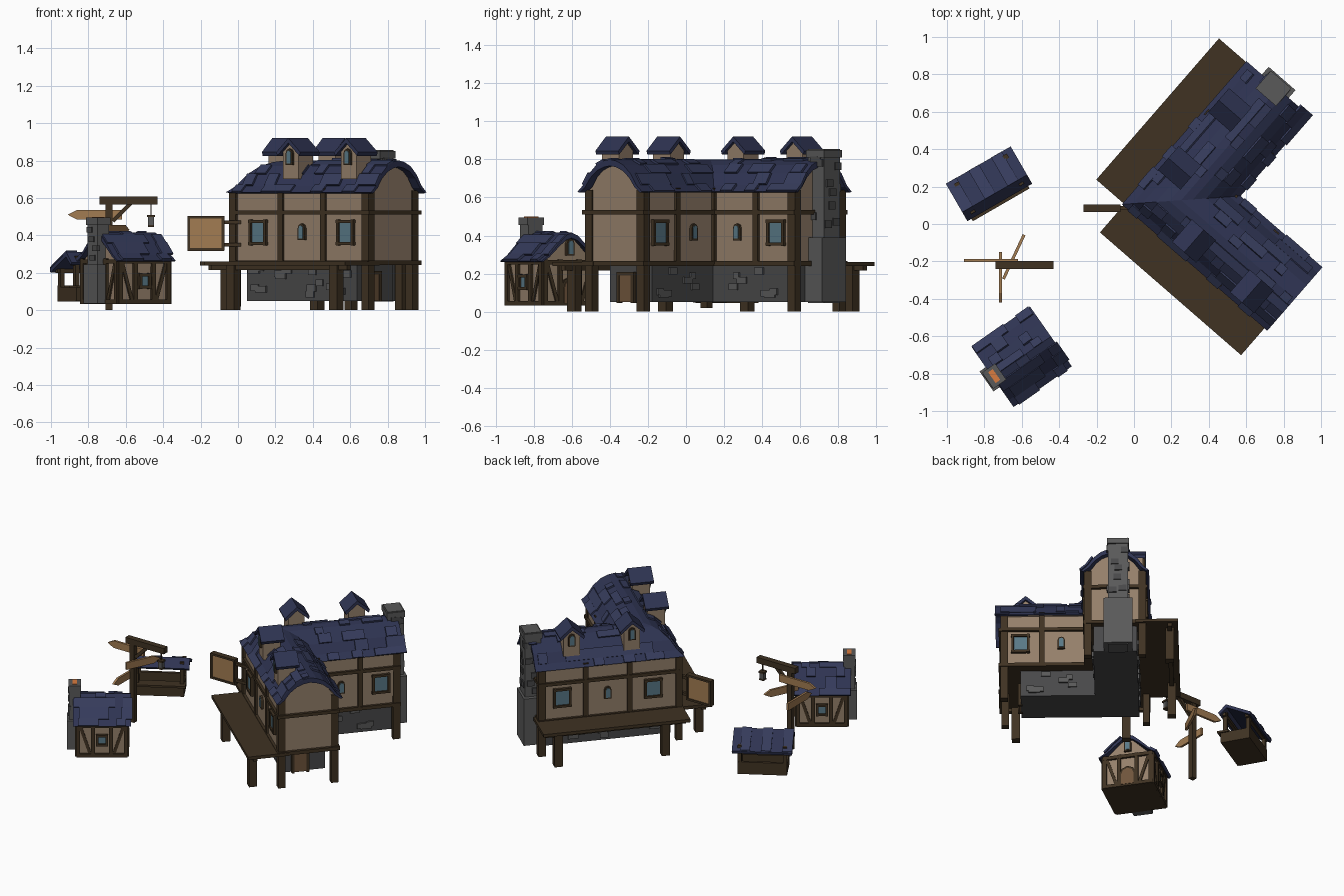
import bpy, bmesh, math, random
from mathutils import Matrix, Vector

if "Cube" in bpy.data.objects:
    bpy.data.objects.remove(bpy.data.objects["Cube"])
random.seed(4)
T = lambda x, y, z=0: Matrix.Translation((x, y, z))
R = lambda deg, ax='Z': Matrix.Rotation(math.radians(deg), 4, ax)

def mat(name, c):
    m = bpy.data.materials.new(name)
    m.diffuse_color = (*c, 1)
    m.use_nodes = True
    m.node_tree.nodes["Principled BSDF"].inputs["Base Color"].default_value = m.diffuse_color
    return m

ROOF = mat('slate_blue', (.028, .034, .085))
TILE = mat('slate_light', (.036, .044, .105))
PLASTER = mat('plaster', (.30, .215, .145))
WOOD = mat('dark_wood', (.05, .032, .016))
PALE = mat('pale_wood', (.36, .20, .085))
STONE = mat('stone', (.065, .065, .067))
STONE2 = mat('stone_light', (.10, .10, .10))
GLASS = mat('glass', (.10, .19, .24))
DOOR = mat('door_wood', (.16, .09, .045))
EMBER = mat('ember', (.7, .2, .05))

def finish(name, bm, m):
    bmesh.ops.recalc_face_normals(bm, faces=bm.faces)
    me = bpy.data.meshes.new(name)
    bm.to_mesh(me)
    bm.free()
    me.materials.append(m)
    bpy.context.collection.objects.link(bpy.data.objects.new(name, me))

def boxes(name, m, frames, items):
    """Boxes (cx,cy,cz,sx,sy,sz[,tilt]) repeated in every frame."""
    bm = bmesh.new()
    for F in frames:
        for it in items:
            tilt = R(it[6], 'Y') if len(it) > 6 else Matrix()
            bmesh.ops.create_cube(bm, size=1, matrix=F @ T(*it[:3]) @ tilt @ Matrix.Diagonal((*it[3:6], 1)))
    finish(name, bm, m)

def loft(bm, rings):
    vs = [[bm.verts.new(p) for p in r] for r in rings]
    n = len(vs[0])
    for a, b in zip(vs, vs[1:]):
        for i in range(n):
            bm.faces.new((a[i], a[(i+1) % n], b[(i+1) % n], b[i]))
    bm.faces.new(vs[0])
    bm.faces.new(vs[-1])

def prisms(name, m, items):
    """Closed (y,z) profiles pushed along x: (frame, profile, x0, x1)."""
    bm = bmesh.new()
    for F, prof, x0, x1 in items:
        loft(bm, [[F @ Vector((x, y, z)) for y, z in prof] for x in (x0, x1)])
    finish(name, bm, m)

def mitre(name, m, prof, lb, la):
    """Profile (w,z) swept round the right-angled corner of the inn."""
    bm = bmesh.new()
    loft(bm, [[INN @ Vector(f(w, z)) for w, z in prof] for f in
              (lambda w, z: (lb, w, z), lambda w, z: (w, w, z), lambda w, z: (w, la, z))])
    finish(name, bm, m)

def shrink(p, c, z0, sw, sz):
    return [(c + (w-c)*sw, z0 + (z-z0)*sz) for w, z in p]

def shingles(name, items, chance):
    """Scattered raised tiles: (frame, roof line, start function, end)."""
    out = []
    for F, line, start, end in items:
        for (w0, z0), (w1, z1) in zip(line, line[1:]):
            n = Vector((z0-z1, w1-w0)).normalized() * random.uniform(.008, .014)
            t = start(max(w0, w1)) + random.uniform(0, .05)
            while t < end - .05:
                wd = random.uniform(.05, .09)
                if random.random() < chance:
                    out.append((F, [(w0, z0), (w0+n.x, z0+n.y), (w1+n.x, z1+n.y), (w1, z1)], t, min(t+wd, end)))
                t += wd
    prisms(name, TILE, out)

def rect(w0, w1, z0, z1):
    return [(w0, z0), (w0, z1), (w1, z1), (w1, z0)]

def arch(h, z0, z1):
    return [(-h, z0), (-h, z1-h), (-h*.7, z1-h*.3), (0, z1), (h*.7, z1-h*.3), (h, z1-h), (h, z0)]

# Inn frames: wing_b runs along local x, wing_a is its mirror along local y
INN = T(-.065, .105) @ R(-41)
SWAP = Matrix(((0, 1, 0, 0), (1, 0, 0, 0), (0, 0, 1, 0), (0, 0, 0, 1)))
WINGS = [INN, INN @ SWAP]
half = [(0, .63), (.04, .665), (.08, .725), (.13, .77), (.18, .792), (.225, .80)]
line = half + [(.45-w, z) for w, z in half[-2::-1]]
mitre('inn_roof', ROOF, line + shrink(line, .225, .60, .93, .83)[::-1], 1.03, 1.015)
mitre('inn_upper_walls', PLASTER, [(.03, .25)] + shrink(line, .225, .60, .87, .85) + [(.42, .25)], .985, .975)
mitre('inn_stone_walls', STONE, rect(.08, .37, .05, .25), .86, .95)
mitre('inn_floor_band', WOOD, rect(.012, .438, .24, .265), 1.005, .995)
mitre('inn_middle_band', WOOD, rect(.012, .438, .51, .533), 1.005, .995)
shingles('inn_roof_shingles', [(F, line, lambda w: w, 1.03) for F in WINGS], .4)

# Timber posts, outer decks and deck supports
boxes('inn_wall_posts', WOOD, WINGS,
      [(x, .028, .45, .035, .025, .4) for x in (.37, .67)] + [(.72, .422, .45, .035, .025, .4)] +
      [(.967, y, .32, .05, .05, .64) for y in (.045, .405)])
boxes('inn_corner_posts', WOOD, [INN], [(.035, .035, .33, .045, .045, .62), (.42, .42, .45, .04, .04, .4)])
boxes('decks', WOOD, WINGS, [(.51, -.05, .25, 1, .28, .022)])
boxes('deck_posts', WOOD, WINGS, [(x, -.135, .125, .055, .055, .25) for x in (.17, .9)])
boxes('deck_beams', WOOD, WINGS, [(.51, -.135, .23, .96, .03, .03)])

# Rough stones standing out of the ground floor walls
boxes('wall_stones', STONE2, WINGS,
      [(random.uniform(.12, .8), .08, random.uniform(.08, .23), random.uniform(.04, .08), .02, .035) for _ in range(14)] +
      [(random.uniform(.48, .8), .37, random.uniform(.08, .23), random.uniform(.04, .08), .02, .035) for _ in range(7)])
boxes('inn_door', DOOR, [INN], [(.865, .2, .12, .02, .085, .14)])
boxes('inn_door_frame', WOOD, [INN], [(.865, .15, .125, .03, .018, .16), (.865, .25, .125, .03, .018, .16),
                                     (.865, .2, .2, .03, .118, .018)])

# Windows, local -y faces outwards
HOUSE = T(-.60, -.71) @ R(35)
big, small = [], []
for F in WINGS:
    big += [F @ T(x, .028, .415) for x in (.21, .83)] + [F @ T(.86, .422, .415) @ R(180)]
    small += [F @ T(.52, .028, .375), F @ T(.59, .422, .375) @ R(180)]

def framed(name, frames, w, h):
    boxes(name + '_glass', GLASS, frames, [(0, 0, 0, w, .014, h)])
    boxes(name + '_frame', WOOD, frames, [(s*w/2, 0, 0, .016, .034, h+.02) for s in (-1, 1)] +
          [(0, 0, s*h/2, w+.02, .036, .016) for s in (-1, 1)])

framed('inn_windows', big, .105, .12)

# Dormers on the outer slopes
dorm = [F @ T(x, .105) for F, xs in zip(WINGS, ((.42, .83), (.35, .76))) for x in xs]
across = [D @ R(90) for D in dorm]
prisms('dormer_walls', PLASTER, [(D, [(-.055, .70), (-.055, .85), (0, .90), (.055, .85), (.055, .70)], -.06, .06) for D in across])
prisms('dormer_roofs', ROOF, [(D, [(-.085, .845), (0, .92), (.085, .845), (.078, .825), (0, .893), (-.078, .825)], -.08, .08)
                              for D in across])
small += [D @ T(0, -.06, .775) for D in dorm] + [HOUSE @ T(.17, 0, .295) @ R(90)]
prisms('arched_window_frames', WOOD, [(W @ R(90), arch(.024, 0, .088), -.013, .01) for W in small])
prisms('arched_window_glass', GLASS, [(W @ R(90), arch(.015, .009, .078), -.017, .01) for W in small])

# Inn chimney with wider base
boxes('inn_chimney', STONE2, [INN], [(.205, 1.0, .45, .13, .11, .81), (.205, 1.0, .22, .19, .14, .34), (.205, 1.0, .83, .145, .125, .04)])
boxes('inn_chimney_stones', STONE, [INN],
      [(.205 + s*.06, 1.0 + random.uniform(-.03, .03), random.uniform(.42, .8), .03, .05, .04) for s in (-1, 1) for _ in range(4)] +
      [(.205 + random.uniform(-.05, .05), 1.05, random.uniform(.42, .8), .05, .025, .04) for _ in range(6)])
boxes('inn_chimney_flue', DOOR, [INN], [(.205, 1.0, .851, .09, .04, .006)])

# Hanging sign on the outer corner
SIGN = T(-.172, .085, .41)
boxes('sign_board', PALE, [SIGN], [(0, 0, 0, .19, .025, .17)])
boxes('sign_frame', WOOD, [SIGN], [(s*.092, 0, 0, .014, .04, .185) for s in (-1, 1)] +
      [(0, 0, s*.086, .195, .04, .014) for s in (-1, 1)] + [(.13, 0, s*.06, .12, .022, .02) for s in (-1, 1)])

# Small cottage
hh = [(-.195, .265), (-.15, .295), (-.09, .355), (-.04, .40), (0, .415)]
hl = hh + [(-w, z) for w, z in hh[-2::-1]]
prisms('cottage_roof', ROOF, [(HOUSE, hl + shrink(hl, 0, .24, .95, .84)[::-1], -.19, .19)])
prisms('cottage_walls', PLASTER, [(HOUSE, [(-.165, .04)] + shrink(hl, 0, .24, .85, .85) + [(.165, .04)], -.165, .165)])
shingles('cottage_shingles', [(HOUSE, hl, lambda w: -.2, .2)], .5)
side = [(x, -.168, .155, .026, .022, .24) for x in (-.157, -.06, .06, .157)] + \
       [(0, -.168, z, .34, .024, .024) for z in (.045, .26)] + \
       [(s*.11, -.166, .15, .02, .016, .22, s*18) for s in (-1, 1)]
boxes('cottage_timbers', WOOD, [HOUSE @ R(a) for a in (0, 90, 180, 270)], side)
boxes('cottage_floor', WOOD, [HOUSE], [(0, 0, .04, .34, .34, .015)])
framed('cottage_windows', [HOUSE @ T(0, -.168, .155), HOUSE @ R(180) @ T(0, -.168, .155)], .06, .065)
prisms('cottage_door', DOOR, [(HOUSE, arch(.042, .045, .165), .15, .183)])
prisms('cottage_door_frame', WOOD, [(HOUSE, arch(.055, .04, .182), .15, .178)])
boxes('cottage_chimney', STONE2, [HOUSE], [(-.18, 0, .265, .075, .09, .46), (-.18, 0, .14, .10, .13, .21), (-.18, 0, .475, .085, .105, .04)])
boxes('cottage_chimney_stones', STONE, [HOUSE], [(-.215, random.uniform(-.03, .03), z, .02, .045, .03) for z in (.28, .33, .38, .43)])
boxes('cottage_chimney_fire', EMBER, [HOUSE], [(-.18, 0, .496, .03, .07, .006)])

# Market stall with a long rear roof slope
STALL = T(-.775, .215) @ R(30)
prisms('stall_roof', ROOF, [(STALL, [(.115, .22), (-.06, .31), (-.115, .255), (-.105, .24), (-.055, .285), (.11, .20)], -.2, .2)])
prisms('stall_roof_planks', TILE, [(STALL, [(.116, .222), (.115, .23), (-.06, .318), (-.06, .31)], x, x+.065) for x in (-.2, -.06, .08)])
boxes('stall_posts', WOOD, [STALL], [(s*.15, y, z/2+.03, .026, .026, z-.06) for s in (-1, 1) for y, z in ((.08, .25), (-.08, .29))])
boxes('stall_counter', WOOD, [STALL], [(0, -.085, .085, .33, .05, .075), (0, 0, .055, .33, .19, .02), (0, -.09, .125, .35, .08, .014)] +
      [(s*.155, 0, .085, .02, .19, .075) for s in (-1, 1)] + [(0, .085, .09, .33, .02, .085)])
boxes('stall_beams', WOOD, [STALL], [(0, -.08, .25, .36, .022, .022), (0, .08, .21, .36, .022, .022)])

# Signpost with three pointing boards and a lantern
boxes('signpost', WOOD, [T(-.69, -.22)], [(0, 0, .295, .036, .036, .59), (.105, 0, .587, .31, .042, .042), (.07, 0, .525, .022, .022, .14, 45)])
boards = []
for ang, z, ln in ((180, .51, .22), (65, .43, .19), (-90, .34, .20)):
    boards.append((T(-.69, -.22, z) @ R(ang-90), [(-.07, -.026), (-.07, .026), (ln-.05, .026), (ln, 0), (ln-.05, -.026)], .016, .032))
prisms('direction_boards', PALE, boards)
boxes('lantern_frame', WOOD, [T(-.465, -.22)], [(0, 0, .54, .006, .006, .08), (0, 0, .503, .042, .042, .012), (0, 0, .45, .034, .034, .01)])
boxes('lantern_glass', STONE2, [T(-.465, -.22)], [(0, 0, .476, .03, .03, .045)])
